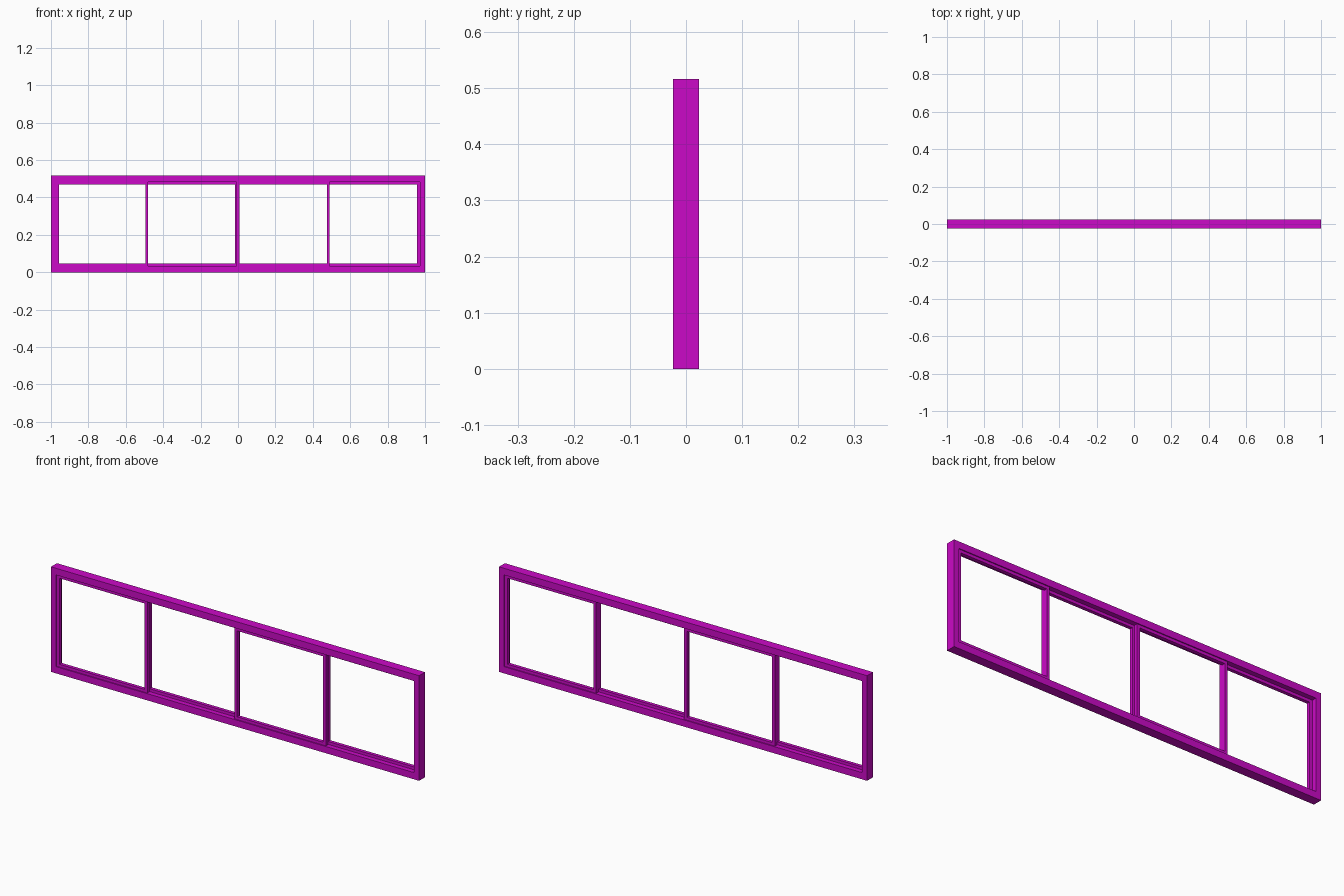
import bpy
import bmesh

cube = bpy.data.objects.get("Cube")
if cube:
    bpy.data.objects.remove(cube, do_unlink=True)

# Single magenta paint
paint = bpy.data.materials.new("magenta paint")
paint.use_nodes = True
colour = (0.6, 0.003, 0.57, 1)
paint.diffuse_color = colour
paint.node_tree.nodes["Principled BSDF"].inputs["Base Color"].default_value = colour


def ring(name, x0, x1, z0, z1, side, rail, y0, y1):
    """Rectangular frame with mitred corners, extruded from y0 to y1."""
    bm = bmesh.new()
    loops = []
    for y in (y0, y1):
        for dx, dz in ((0, 0), (side, rail)):
            corners = ((x0 + dx, z0 + dz), (x1 - dx, z0 + dz),
                       (x1 - dx, z1 - dz), (x0 + dx, z1 - dz))
            loops.append([bm.verts.new((x, y, z)) for x, z in corners])
    front_out, front_in, back_out, back_in = loops
    strips = ((front_out, front_in), (front_in, back_in),
              (back_in, back_out), (back_out, front_out))
    for a, b in strips:
        for i in range(4):
            j = (i + 1) % 4
            bm.faces.new((a[i], a[j], b[j], b[i]))
    bmesh.ops.recalc_face_normals(bm, faces=bm.faces)
    mesh = bpy.data.meshes.new(name)
    bm.to_mesh(mesh)
    bm.free()
    mesh.materials.append(paint)
    obj = bpy.data.objects.new(name, mesh)
    bpy.context.collection.objects.link(obj)
    return obj


# Fixed surround
HEIGHT, DEPTH = 0.516, 0.023
JAMB, SILL = 0.027, 0.033
ring("outer_frame", -1, 1, 0, HEIGHT, JAMB, SILL, -DEPTH, DEPTH)

# Four sliding sashes, alternating between the front and back tracks
spans = ((-0.973, -0.48), (-0.495, -0.002), (-0.007, 0.49), (0.475, 0.973))
tracks = (("front", -0.018, -0.001), ("back", 0.001, 0.018))
for i, (x0, x1) in enumerate(spans):
    track, y0, y1 = tracks[i % 2]
    ring(f"{track}_sash_{i // 2 + 1}", x0, x1, SILL, HEIGHT - SILL,
         0.015, 0.014, y0, y1)
